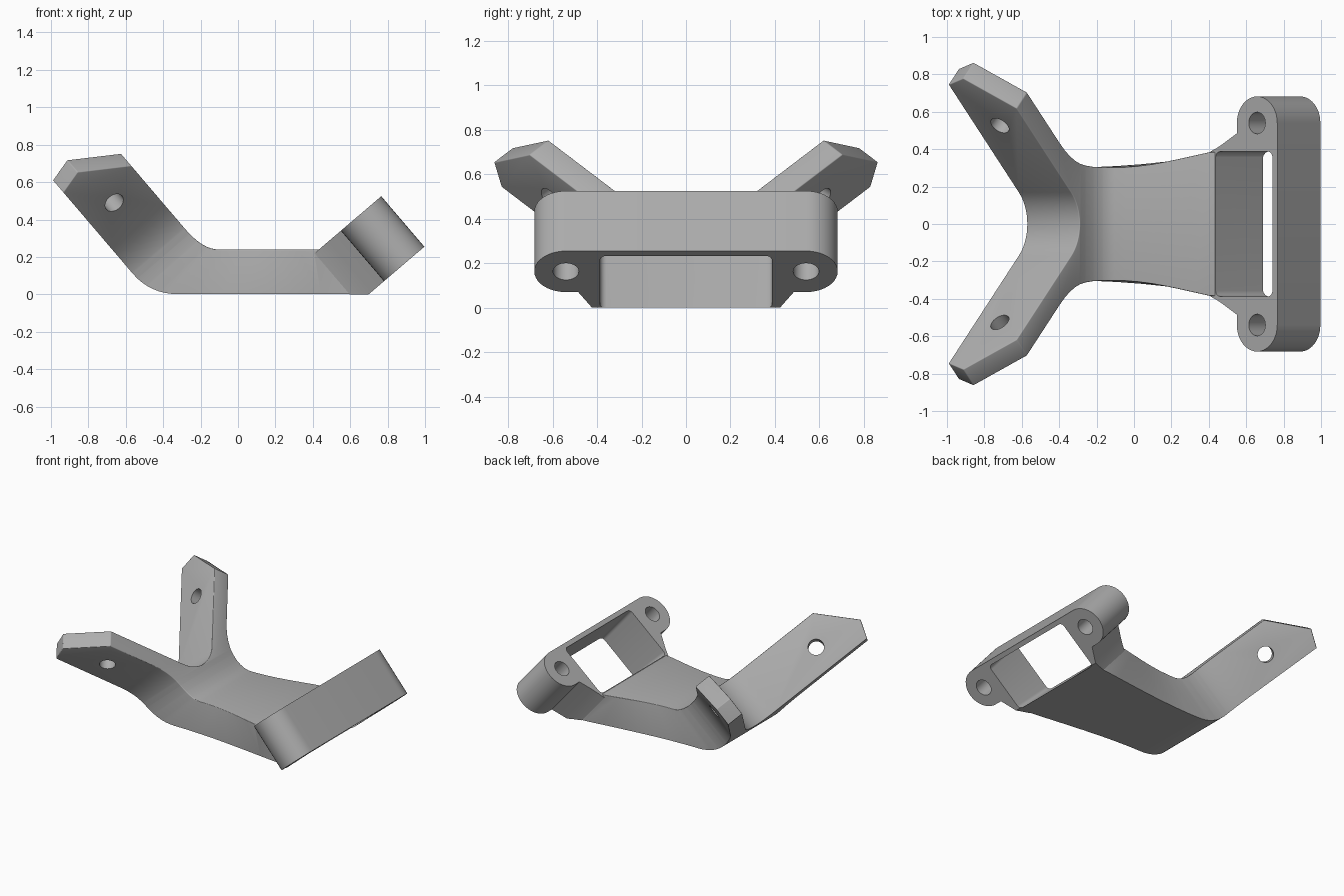
import bpy, bmesh, math
from mathutils import Vector

cube = bpy.data.objects.get("Cube")
if cube:
    bpy.data.objects.remove(cube, do_unlink=True)

# Tilted frame shared by the fork legs and the head
ANG = math.radians(40.5)
C, S = math.cos(ANG), math.sin(ANG)
U = Vector((C, 0, S))       # leg width direction
UP = Vector((-S, 0, C))     # leg rise direction
Y = Vector((0, 1, 0))
LOW, HIGH, BEND = -0.356, 0.012, 0.305

grey = bpy.data.materials.new("satin_grey")
grey.use_nodes = True
COLOR = (0.42, 0.42, 0.42, 1)
grey.diffuse_color = COLOR
grey.node_tree.nodes["Principled BSDF"].inputs["Base Color"].default_value = COLOR


def make_object(name, bm):
    bmesh.ops.recalc_face_normals(bm, faces=bm.faces[:])
    mesh = bpy.data.meshes.new(name)
    bm.to_mesh(mesh)
    bm.free()
    mesh.materials.append(grey)
    obj = bpy.data.objects.new(name, mesh)
    bpy.context.collection.objects.link(obj)
    return obj


def prism(points, offset):
    """Closed solid from an outline pushed along a vector."""
    bm = bmesh.new()
    face = bm.faces.new([bm.verts.new(p) for p in points])
    out = bmesh.ops.extrude_face_region(bm, geom=[face], use_keep_orig=True)
    bmesh.ops.translate(bm, vec=offset,
                        verts=[g for g in out["geom"] if isinstance(g, bmesh.types.BMVert)])
    bmesh.ops.recalc_face_normals(bm, faces=bm.faces[:])
    return bm


def slice_off(bm, point, normal):
    """Cut away everything beyond a plane and cap the cut."""
    out = bmesh.ops.bisect_plane(bm, geom=bm.verts[:] + bm.edges[:] + bm.faces[:], dist=1e-5,
                                 plane_co=point, plane_no=normal, clear_outer=True)
    cut = [g for g in out["geom_cut"] if isinstance(g, bmesh.types.BMEdge)]
    bmesh.ops.edgenet_fill(bm, edges=cut)


def combine(target, tool, operation):
    mod = target.modifiers.new("join", 'BOOLEAN')
    mod.operation, mod.solver, mod.object = operation, 'EXACT', tool
    bpy.context.view_layer.objects.active = target
    bpy.ops.object.modifier_apply(modifier=mod.name)
    bpy.data.objects.remove(tool, do_unlink=True)


def drill(target, centre, axis, radius):
    bm = bmesh.new()
    bmesh.ops.create_cone(bm, cap_ends=True, segments=32, radius1=radius, radius2=radius, depth=0.8)
    bm.transform(Vector((0, 0, 1)).rotation_difference(axis).to_matrix().to_4x4())
    bmesh.ops.translate(bm, vec=centre, verts=bm.verts[:])
    combine(target, make_object("hole_cutter", bm), 'DIFFERENCE')


# --- Forked arm: flat Y outline (s along, y across), bent upward at the fork ---
S0, S1 = 0.22, 0.45


def rail(s, u, stretch):
    """Lower or upper rail of the bent arm at station s."""
    corner = U * u + UP * BEND

    def straight(t):
        if t >= BEND:
            return U * u + UP * t
        return corner + Vector(((BEND - t) * stretch, 0, 0))

    if S0 < s < S1:
        q = (s - S0) / (S1 - S0)
        return straight(S0) * (1 - q) ** 2 + corner * 2 * q * (1 - q) + straight(S1) * q * q
    return straight(s)


R = 0.24
vc = 0.362 + R * math.sqrt(2)
crotch = [(vc - R * math.cos(a), R * math.sin(a))
          for a in (math.radians(45 * i / 8) for i in range(9))]
side = [(1.241, 0.879), (1.155, 0.965), (0.62, 0.43), (0.58, 0.394), (0.54, 0.364), (0.50, 0.341),
        (0.46, 0.324), (0.42, 0.313), (0.37, 0.306), (0.30, 0.303), (0.165, 0.304), (0.09, 0.31),
        (0.015, 0.32), (-0.06, 0.334), (-0.135, 0.35), (-0.21, 0.367), (-0.285, 0.384), (-0.34, 0.385)]
half = crotch + side
outline = half + [(s, -y) for s, y in reversed(half[1:])]
bm = prism([Vector((s, y, 0)) for s, y in outline], Vector((0, 0, 1)))
stations = [S0 + (S1 - S0) * i / 8 for i in range(9)] + [s for s, y in side[10:-1]]
for s in stations:
    bmesh.ops.bisect_plane(bm, geom=bm.verts[:] + bm.edges[:] + bm.faces[:], dist=1e-5,
                           plane_co=(s, 0, 0), plane_no=(1, 0, 0))
for v in bm.verts:
    s, y, t = v.co
    v.co = rail(s, LOW, 1.77).lerp(rail(s, HIGH, 1.0), t) + Y * y

# Slanted leg ends with a clipped lower corner
for sign in (1, -1):
    L = (UP + Y * sign).normalized()
    tip = L * 1.356 + U * -0.228
    slice_off(bm, tip, (L * 0.24 + U * 0.226).normalized())
    slice_off(bm, tip, (L * 0.128 - U * 0.046).normalized())

# Round every sharp edge that is not on the underside
bmesh.ops.recalc_face_normals(bm, faces=bm.faces[:])
bm.normal_update()
sharp = [e for e in bm.edges if len(e.link_faces) == 2 and e.calc_face_angle(0) > math.radians(40)
         and all(f.normal.dot(U) > -0.6 for f in e.link_faces)]
bmesh.ops.bevel(bm, geom=sharp, offset=0.03, offset_type='OFFSET', segments=4, profile=0.5,
                affect='EDGES', clamp_overlap=True)
bracket = make_object("forked_bracket", bm)

# --- Head: rounded bar with flared root, pushed along the tilted axis ---
P0 = Vector((0.55, 0, 0.34))
W = 0.284
root = [(-0.185, 0.388), (-0.14, 0.407), (-0.09, 0.433), (0, 0.485)]
end = [(W / 2 - W / 2 * math.cos(a), 0.54 + W / 2 * math.sin(a))
       for a in (math.pi * i / 20 for i in range(21))]
half = root + end
outline = half + [(w, -y) for w, y in reversed(half)]
bm = prism([P0 + U * w + Y * y for w, y in outline], UP * -0.355)
slice_off(bm, (0, 0, 0), (0, 0, -1))
combine(bracket, make_object("head", bm), 'UNION')

# Rectangular window through the head, with rounded corners
far = P0 + U * 0.25
top, low = far + UP * 0.1, far - UP * 0.455
profile = [(0.398, 0.28), (top.x, top.z), (low.x, low.z), (0.732, -0.04)]
bm = prism([Vector((x, -0.387, z)) for x, z in profile], Y * 0.774)
corners = []
for e in bm.edges:
    d = e.verts[0].co - e.verts[1].co
    if abs(d.y) < 1e-4 and d.x * d.z < 0:
        corners.append(e)
bmesh.ops.bevel(bm, geom=corners, offset=0.03, segments=5, profile=0.5, affect='EDGES')
combine(bracket, make_object("window_cutter", bm), 'DIFFERENCE')

# Bolt holes in the head and in the legs
for sign in (1, -1):
    drill(bracket, P0 + U * (W / 2) + Y * 0.54 * sign - UP * 0.18, UP, 0.058)
    L = (UP + Y * sign).normalized()
    N = (Y * sign - UP).normalized()
    drill(bracket, L * 1.0 + U * -0.185 - N * 0.19, N, 0.055)

bpy.ops.object.select_all(action='DESELECT')
bracket.select_set(True)
bpy.context.view_layer.objects.active = bracket
bpy.ops.object.shade_smooth_by_angle(angle=math.radians(32))
